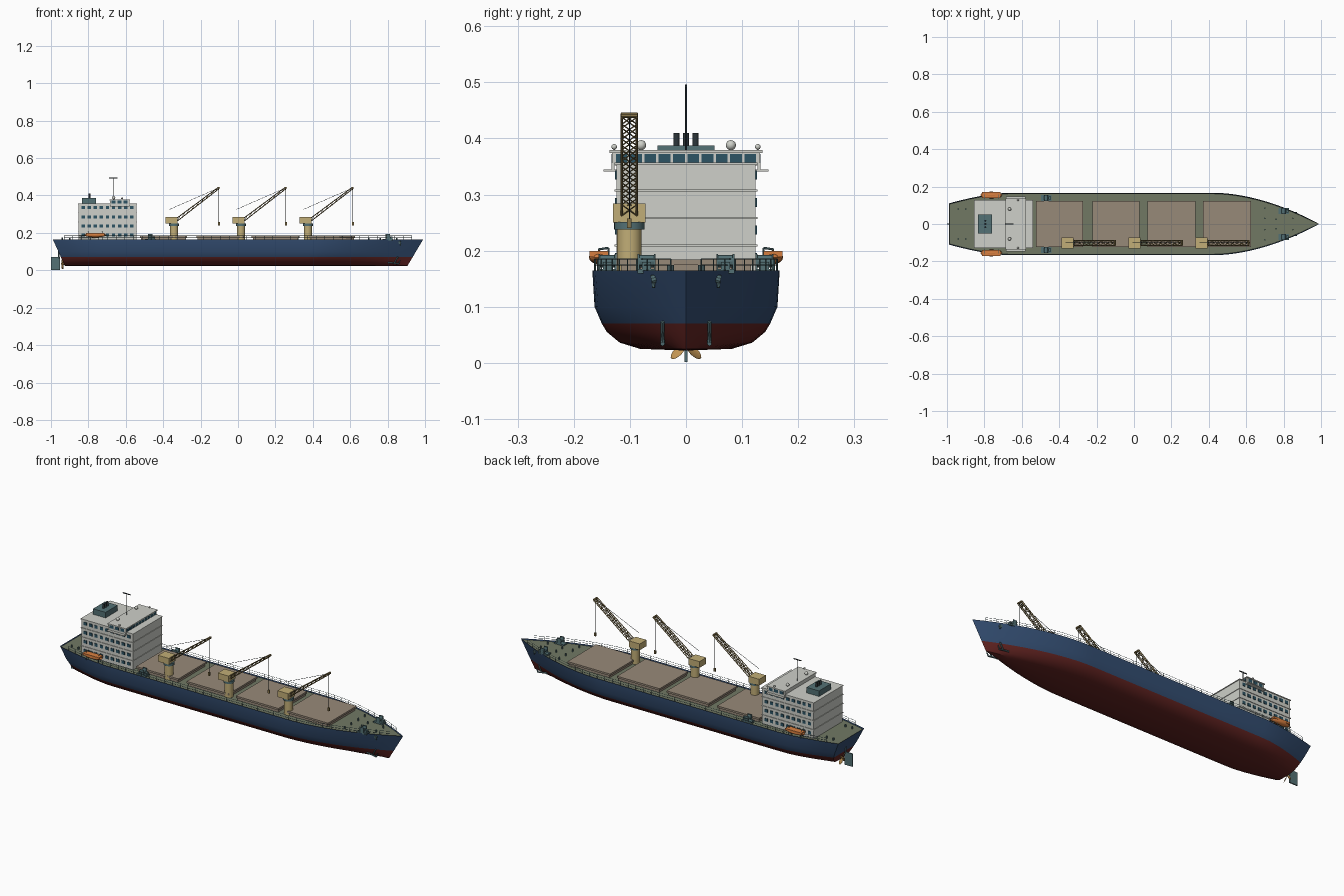
import bpy, bmesh, math
from mathutils import Vector, Matrix

if "Cube" in bpy.data.objects:
    bpy.data.objects.remove(bpy.data.objects["Cube"])

def mat(name, r, g, b):
    m = bpy.data.materials.new(name)
    m.diffuse_color = [(c / 255) ** 2.2 for c in (r, g, b)] + [1]
    m.use_nodes = True
    m.node_tree.nodes["Principled BSDF"].inputs["Base Color"].default_value = m.diffuse_color
    return m

BLUE = mat("hull_blue", 54, 78, 112)
RED = mat("hull_red", 98, 40, 38)
DECK = mat("deck_green", 112, 120, 100)
TAN = mat("hatch_tan", 150, 136, 120)
WHITE = mat("house_white", 205, 207, 200)
GLASS = mat("glass", 48, 84, 100)
TEAL = mat("fitting_teal", 84, 112, 116)
DARK = mat("dark_metal", 48, 56, 60)
YELLOW = mat("crane_yellow", 192, 172, 118)
BOOM = mat("boom_ochre", 136, 118, 76)
ORANGE = mat("lifeboat_orange", 214, 126, 66)
BRONZE = mat("bronze", 196, 150, 86)

class Part:
    """Collects primitives into one mesh object."""
    def __init__(self, name, *mats):
        self.name, self.mats, self.bm = name, mats, bmesh.new()
    def box(self, x0, x1, y0, y1, z0, z1):
        m = Matrix.Translation(((x0+x1)/2, (y0+y1)/2, (z0+z1)/2)) @ Matrix.Diagonal((x1-x0, y1-y0, z1-z0, 1))
        bmesh.ops.create_cube(self.bm, size=1, matrix=m)
    def rod(self, a, b, r, n=6, r2=None):
        a, b = Vector(a), Vector(b)
        d = b - a
        m = Matrix.Translation((a+b)/2) @ d.to_track_quat('Z', 'Y').to_matrix().to_4x4()
        bmesh.ops.create_cone(self.bm, cap_ends=True, segments=n, radius1=r, radius2=r if r2 is None else r2,
                              depth=d.length, matrix=m)
    def ball(self, c, sx, sy, sz, rot=Matrix.Identity(4)):
        m = Matrix.Translation(c) @ rot @ Matrix.Diagonal((sx, sy, sz, 1))
        bmesh.ops.create_uvsphere(self.bm, u_segments=16, v_segments=10, radius=1, matrix=m)
    def done(self, smooth=False):
        me = bpy.data.meshes.new(self.name)
        bmesh.ops.recalc_face_normals(self.bm, faces=self.bm.faces)
        self.bm.to_mesh(me)
        self.bm.free()
        ob = bpy.data.objects.new(self.name, me)
        bpy.context.collection.objects.link(ob)
        for m in self.mats:
            me.materials.append(m)
        if smooth:
            bpy.context.view_layer.objects.active = ob
            ob.select_set(True)
            bpy.ops.object.shade_smooth_by_angle(angle=math.radians(35))
            ob.select_set(False)
        return ob

# Hull form: half-breadth as a function of length position and height
SECTION = [(.022, .0), (.025, .082), (.036, .118), (.055, .141), (.07, .15), (.10, .163), (.165, .167)]
def ends(z):
    k = (z - .022) / .143
    return -.925 - .065*k, .905 + .085*k
def half(x, z, w):
    a, b = ends(z)
    k = (z - .022) / .143
    f = 1.0
    s0 = .42 - .06*(1-k)
    if x > s0:
        f = max(0, 1 - ((x-s0)/(b-s0))**(1.75 + .1*k))
    if x < -.68:
        f = 1 - (.34 + .12*(1-k)) * ((-.68-x)/(-.68-a))**1.5
    return w * f
STEPS = [0, .03, .06, .09, .125, .16, .3, .5, .68] + [.7 + .3*i/16 for i in range(17)]
def station(t, z, w):
    a, b = ends(z)
    x = a + (b-a)*t
    return x, half(x, z, w)

hull = Part("hull", BLUE, RED)
ring = [(z, w, -1) for z, w in reversed(SECTION)] + [(z, w, 1) for z, w in SECTION[1:]]
grid = []
for t in STEPS:
    row = []
    for z, w, s in ring:
        x, y = station(t, z, w)
        row.append(hull.bm.verts.new((x, s*y, z)))
    grid.append(row)
for r0, r1 in zip(grid, grid[1:]):
    for i in range(len(ring)-1):
        f = hull.bm.faces.new((r0[i], r0[i+1], r1[i+1], r1[i]))
        f.material_index = int(max(ring[i][0], ring[i+1][0]) < .075)
n = len(ring)
for i in range(n//2):  # transom strips
    a, b, c, d = grid[0][i], grid[0][i+1], grid[0][n-2-i], grid[0][n-1-i]
    f = hull.bm.faces.new((a, b, d) if b is c else (a, b, c, d))
    f.material_index = int(ring[i][0] < .075)
bmesh.ops.remove_doubles(hull.bm, verts=hull.bm.verts, dist=.0002)
hull.done(True)

# Deck just under the hull edge
deck = Part("deck", DECK)
edge = [station(t, .16, .165) for t in STEPS]
edge = [(x, max(y-.002, 0)) for x, y in edge]
pts = [(x, y) for x, y in edge] + [(x, -y) for x, y in reversed(edge[:-1])]
deck.bm.faces.new([deck.bm.verts.new((x, y, .16)) for x, y in pts])
deck.done()

# Guard rails along both sides
rail = Part("guard_rails", TEAL)
for s in (-1, 1):
    xs = [-.93 + 1.86*i/40 for i in range(41)]
    line = [(x, s*(half(x, .165, .167)-.004)) for x in xs]
    for (x, y), (u, v) in zip(line, line[1:]):
        for z in (.174, .185):
            rail.rod((x, y, z), (u, v, z), .0009, 4)
    for x, y in line:
        rail.rod((x, y, .16), (x, y, .185), .0012, 4)
rail.done()

# Cargo hatches: coaming and overhanging cover
hatch = Part("cargo_hatches", TAN)
for x0, x1 in ((-.525, -.272), (-.222, .03), (.073, .328), (.37, .625)):
    hatch.box(x0+.006, x1-.006, -.116, .116, .158, .176)
    hatch.box(x0, x1, -.122, .122, .174, .184)
hatch.done()

# Accommodation block with floor slabs
house = Part("accommodation", WHITE)
levels = [.16, .211, .26, .309, .357]
for a, b in zip(levels, levels[1:]):
    house.box(-.852, -.543, -.124, .124, a, b-.003)
    house.box(-.855, -.54, -.127, .127, b-.004, b)
house.done()

bridge = Part("bridge", WHITE)
bridge.box(-.685, -.58, -.132, .132, .352, .375)
bridge.box(-.688, -.577, -.136, .136, .374, .379)
bridge.box(-.685, -.58, -.147, .147, .341, .345)
for s in (-1, 1):
    bridge.box(-.685, -.58, s*.13-.003, s*.13+.003, .341, .356)
bridge.done()

glass = Part("windows", GLASS)
for s in (-1, 1):
    for z in (.188, .237, .286, .335):
        for i in range(9):
            x = -.828 + .0325*i
            glass.box(x-.009, x+.009, s*.125-.0018, s*.125+.0018, z-.008, z+.008)
    for i in range(3):
        x = -.665 + .032*i
        glass.box(x-.011, x+.011, s*.132-.001, s*.132+.001, .356, .372)
for i in range(10):
    y = -.1145 + .02545*i
    glass.box(-.581, -.579, y-.0105, y+.0105, .356, .372)
glass.done()

# Funnel and exhaust pipes
funnel = Part("funnel", TEAL)
funnel.box(-.833, -.758, -.051, .051, .355, .387)
funnel.done()
pipes = Part("exhaust_pipes", DARK)
for y in (-.017, 0, .017):
    pipes.rod((-.795, y, .38), (-.795, y, .41), .0055, 12)
pipes.done(True)

# Mast, domes and wing lamps
mast = Part("radar_mast", DARK)
mast.rod((-.667, 0, .375), (-.667, 0, .496), .002, 8)
mast.box(-.69, -.645, -.002, .002, .491, .495)
mast.done()
domes = Part("antenna_domes", WHITE)
for s in (-1, 1):
    domes.rod((-.665, s*.08, .375), (-.665, s*.08, .385), .003, 8)
    domes.ball((-.665, s*.08, .388), .009, .009, .009)
    domes.rod((-.62, s*.128, .375), (-.62, s*.128, .384), .0015, 6)
    domes.ball((-.62, s*.128, .385), .005, .005, .005)
domes.done(True)

# Lifeboats in davits
boats = Part("lifeboats", ORANGE)
davits = Part("lifeboat_davits", TEAL)
for s in (-1, 1):
    boats.ball((-.763, s*.155, .188), .058, .018, .012)
    boats.box(-.812, -.714, s*.155-.017, s*.155+.017, .189, .199)
    for x in (-.8, -.726):
        davits.rod((x, s*.138, .16), (x, s*.138, .205), .002)
        davits.rod((x, s*.138, .205), (x, s*.157, .202), .002)
        davits.rod((x, s*.157, .16), (x, s*.157, .18), .002)
boats.done(True)
davits.done()

# Deck cranes
Y = -.101
for k, x in enumerate((-.342, .016, .374), 1):
    body = Part(f"crane_{k}_body", YELLOW)
    body.rod((x, Y, .158), (x, Y, .242), .022, 24)
    body.box(x-.046, x+.018, Y-.029, Y+.029, .25, .284)
    body.done(True)
    collar = Part(f"crane_{k}_collar", TEAL)
    collar.rod((x, Y, .238), (x, Y, .251), .027, 24)
    collar.done(True)
    boom = Part(f"crane_{k}_boom", BOOM)
    a, b = Vector((x+.012, Y, .268)), Vector((x+.24, Y, .441))
    up = Vector((-.60, 0, .80))
    def node(t, s, h):
        return a.lerp(b, t) + Vector((0, s*.0135, 0)) + up*h*(.007 - .003*t)
    N = 9
    for s in (-1, 1):
        for h in (-1, 1):
            boom.rod(node(0, s, h), node(1, s, h), .0024, 4)
    for i in range(N):
        t, u = i/N, (i+1)/N
        for h in (-1, 1):
            boom.rod(node(t, -1, h), node(u, 1, h), .0013, 4)
            boom.rod(node(t, 1, h), node(u, -1, h), .0013, 4)
        for s in (-1, 1):
            boom.rod(node(t, s, -1), node(u, s, 1), .0013, 4)
    boom.rod(b - Vector((0, .015, 0)), b + Vector((0, .015, 0)), .005, 10)
    boom.box(b.x-.005, b.x+.005, Y-.004, Y+.004, .24, .257)
    boom.done()
    wires = Part(f"crane_{k}_wires", DARK)
    wires.rod(b, (b.x, Y, .25), .001, 5)
    wires.rod(b, (x-.023, Y, .326), .001, 5)
    wires.done()

# Winches, bollards and hawse fittings
gear = Part("deck_gear", TEAL)
for x, y0 in ((.8, .07), (-.47, .14)):
    for s in (-1, 1):
        y = s*y0
        gear.box(x-.028, x+.028, y-.016, y+.016, .159, .167)
        gear.rod((x, y-.015, .181), (x, y+.015, .181), .011, 12)
        for d in (-.016, .013):
            gear.box(x-.012, x+.012, y+d, y+d+.003, .165, .194)
        gear.box(x+.014, x+.026, y-.008, y+.008, .165, .18)
for s in (-1, 1):
    for x, y in ((.7, .03), (.7, .085), (.76, .025), (.85, .03), (-.9, .08), (-.94, .08)):
        gear.rod((x, s*y, .158), (x, s*y, .174), .004, 8)
    y = half(.865, .145, .166)
    gear.rod((.865, s*(y-.01), .152), (.865, s*(y+.006), .148), .008, 10)
    gear.rod((.865, s*(y+.003), .15), (.87, s*(y+.002), .134), .003, 6)
gear.done()

# Bow anchors against the hull
anchor = Part("anchors", TEAL)
for s in (-1, 1):
    y = s*(half(.83, .05, .137) + .004)
    anchor.rod((.835, y, .036), (.855, y, .073), .0035, 8)
    anchor.rod((.805, y, .042), (.86, y, .034), .004, 8)
    for x, d in ((.805, -.008), (.86, .008)):
        anchor.rod((x, y, .038), (x+d, y, .056), .004, 6, .001)
anchor.done()

# Rudder and propeller
rudder = Part("rudder", TEAL)
rudder.box(-1, -.952, -.003, .003, .002, .072)
rudder.rod((-.958, 0, .06), (-.958, 0, .1), .004, 8)
rudder.done()
prop = Part("propeller", BRONZE)
C = Vector((-.938, 0, .034))
prop.rod((-.915, 0, C.z), (-.946, 0, C.z), .006, 12, .004)
for i in range(4):
    a = math.radians(45 + 90*i)
    rot = Matrix.Rotation(-a, 4, 'X') @ Matrix.Rotation(math.radians(35), 4, 'Z')
    c = C + Vector((0, math.sin(a), math.cos(a)))*.02
    prop.ball(c, .0018, .009, .017, rot)
prop.done(True)
